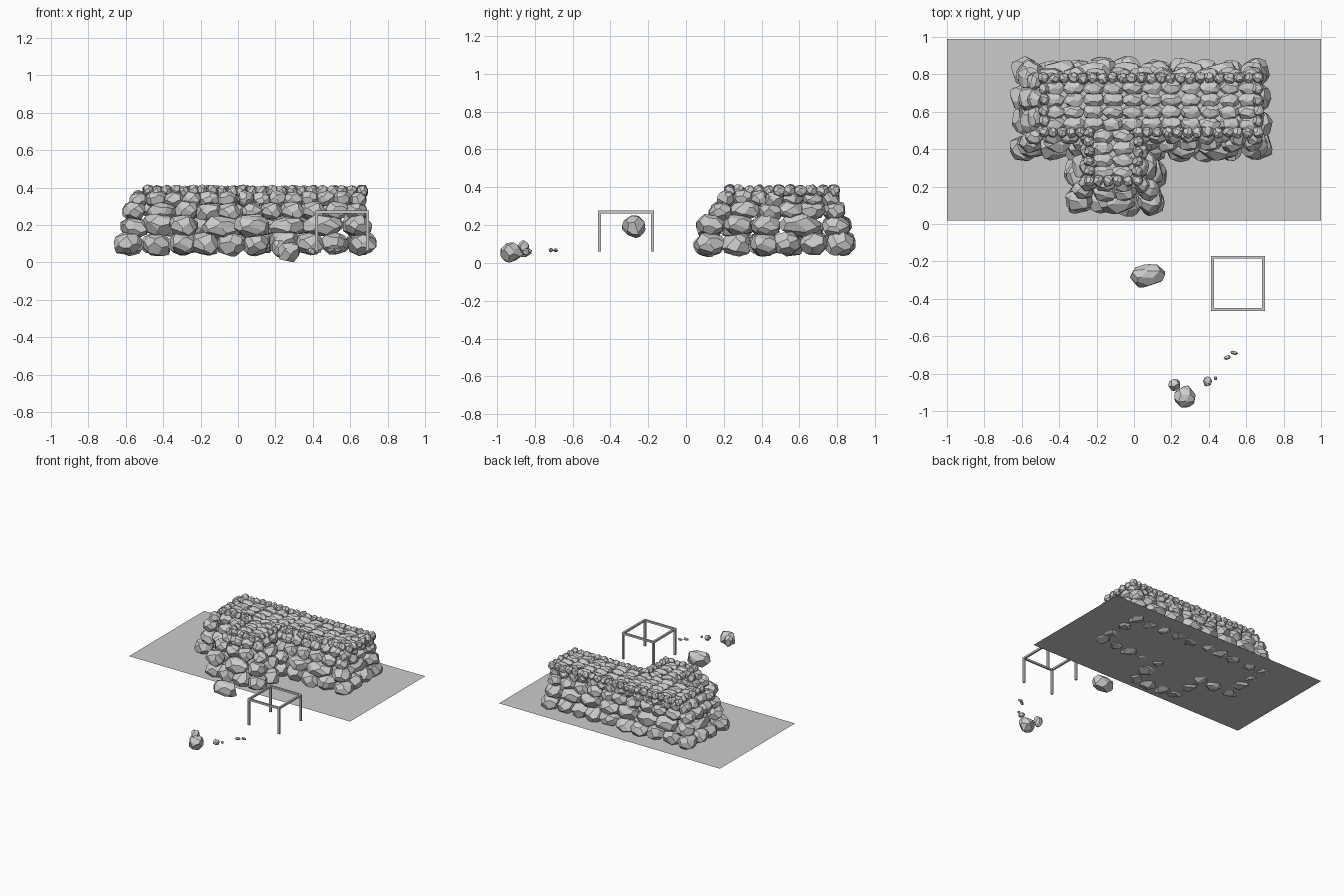
import bpy, bmesh, math, random
from mathutils import Vector, Matrix, Euler

if "Cube" in bpy.data.objects:
    bpy.data.objects.remove(bpy.data.objects["Cube"])

random.seed(7)


def rock_shape(cuts=22):
    """Faceted stone: a cube trimmed by random planes, normalised to a unit half-size box."""
    bm = bmesh.new()
    bmesh.ops.create_cube(bm, size=2.3)
    for i in range(cuts):
        z = 1 - 2 * (i + 0.5) / cuts
        a = i * 2.39996
        r = math.sqrt(1 - z * z)
        n = Vector((r * math.cos(a), r * math.sin(a), z))
        n += Vector([random.uniform(-0.22, 0.22) for _ in range(3)])
        n.normalize()
        res = bmesh.ops.bisect_plane(
            bm, geom=bm.verts[:] + bm.edges[:] + bm.faces[:], dist=1e-5,
            plane_co=n * random.uniform(0.97, 1.1), plane_no=n, clear_outer=True)
        edges = [e for e in res["geom_cut"] if isinstance(e, bmesh.types.BMEdge)]
        if len(edges) > 2:
            bmesh.ops.contextual_create(bm, geom=edges)
    bmesh.ops.recalc_face_normals(bm, faces=bm.faces[:])
    bm.verts.index_update()
    verts = [v.co.copy() for v in bm.verts]
    for k in range(3):
        lo, hi = min(v[k] for v in verts), max(v[k] for v in verts)
        for v in verts:
            v[k] = 2 * (v[k] - lo) / (hi - lo) - 1
    faces = [[v.index for v in f.verts] for f in bm.faces]
    bm.free()
    return verts, faces


SHAPES = [rock_shape() for _ in range(10)]


def add_object(name, verts, faces):
    me = bpy.data.meshes.new(name)
    me.from_pydata(verts, [], faces)
    me.update()
    ob = bpy.data.objects.new(name, me)
    bpy.context.collection.objects.link(ob)
    return ob


def rocks(name, items):
    """items: (centre, half sizes, z angle, tilt); all joined in one object."""
    verts, faces = [], []
    for c, s, ang, tilt in items:
        vs, fs = random.choice(SHAPES)
        t = [random.uniform(-tilt, tilt) for _ in range(3)]
        spin = random.choice((0, math.pi))
        m = (Matrix.Translation(c) @ Euler((t[0], t[1], ang + spin + t[2])).to_matrix().to_4x4()
             @ Matrix.Diagonal((*s, 1)))
        b = len(verts)
        verts += [m @ v for v in vs]
        faces += [[b + i for i in f] for f in fs]
    return add_object(name, verts, faces)


def course(name, x0, x1, y0, y1, sx0, sx1, sy, z, pitch, depth, height, tilt=0.06):
    """One ring of stones laid round the T-shaped outline."""
    path = [(x0, y0), (sx0, y0), (sx0, sy), (sx1, sy), (sx1, y0), (x1, y0), (x1, y1), (x0, y1)]
    items = []
    for p, q in zip(path, path[1:] + path[:1]):
        p, q = Vector((*p, z)), Vector((*q, z))
        d = q - p
        n = max(1, round(d.length / pitch))
        for i in range(n):
            c = p + d * (i / n)
            c += Vector([random.uniform(-0.06, 0.06) * pitch for _ in range(3)])
            half = d.length / n * random.uniform(0.52, 0.6)
            if i == 0:
                half = min(half, depth * 1.1)
            items.append((c, (half, depth * random.uniform(0.93, 1.07),
                              height * random.uniform(0.96, 1.05)),
                          math.atan2(d.y, d.x), tilt))
    return rocks(name, items)


# Ground slab under the platform
add_object("ground_sheet", [(-1, 0.02, 0.06), (1, 0.02, 0.06), (1, 0.99, 0.06), (-1, 0.99, 0.06)],
           [(0, 1, 2, 3)])

# Stone courses, large at the bottom and small at the top
course("wall_course_1", -0.58, 0.66, 0.41, 0.81, -0.30, 0.10, 0.12, 0.102, 0.145, 0.073, 0.060)
course("wall_course_2", -0.56, 0.635, 0.42, 0.80, -0.285, 0.09, 0.125, 0.193, 0.165, 0.068, 0.057)
course("wall_course_3", -0.555, 0.63, 0.44, 0.785, -0.27, 0.07, 0.18, 0.275, 0.115, 0.054, 0.048)
course("wall_course_4", -0.53, 0.64, 0.47, 0.765, -0.25, 0.04, 0.215, 0.338, 0.085, 0.043, 0.043)
course("rim_stones", -0.48, 0.665, 0.49, 0.78, -0.24, 0.02, 0.23, 0.382, 0.053, 0.029, 0.031)

# Paving inside the rim: main bar, then the stem of the T
paving = []
for i in range(11):
    for j in range(4):
        paving.append(((-0.425 + i * 0.104, 0.533 + j * 0.065, 0.370),
                       (0.058, 0.039, 0.028), 0, 0.05))
for i in range(2):
    for j in range(4):
        paving.append(((-0.165 + i * 0.107, 0.275 + j * 0.065, 0.370),
                       (0.058, 0.039, 0.028), 0, 0.05))
rocks("paving_stones", paving)

# Loose stones in front
rocks("loose_boulder", [((0.073, -0.275, 0.192), (0.094, 0.060, 0.060), 0.15, 0.0)])
rocks("scattered_stones", [
    ((0.272, -0.925, 0.055), (0.057, 0.057, 0.053), 0.3, 0),
    ((0.216, -0.860, 0.075), (0.032, 0.031, 0.045), 0.2, 0),
    ((0.393, -0.842, 0.058), (0.023, 0.026, 0.020), 0, 0),
    ((0.436, -0.825, 0.062), (0.009, 0.010, 0.010), 0, 0),
    ((0.499, -0.714, 0.067), (0.020, 0.011, 0.011), 0.3, 0),
    ((0.535, -0.689, 0.067), (0.021, 0.010, 0.010), -0.2, 0)])


def bar(name, lo, hi):
    bpy.ops.mesh.primitive_cube_add(size=1, location=[(a + b) / 2 for a, b in zip(lo, hi)])
    ob = bpy.context.object
    ob.name = name
    ob.scale = [b - a for a, b in zip(lo, hi)]


# Open square frame on four legs
X0, X1, Y0, Y1, T, ZT, ZB = 0.412, 0.70, -0.465, -0.17, 0.015, 0.277, 0.06
for y in (Y0, Y1 - T):
    bar("frame_beam", (X0, y, ZT - T), (X1, y + T, ZT))
    for x in (X0, X1 - T):
        bar("frame_leg", (x, y, ZB), (x + T, y + T, ZT - T))
for x in (X0, X1 - T):
    bar("frame_side_beam", (x, Y0 + T, ZT - T), (x + T, Y1 - T, ZT))
